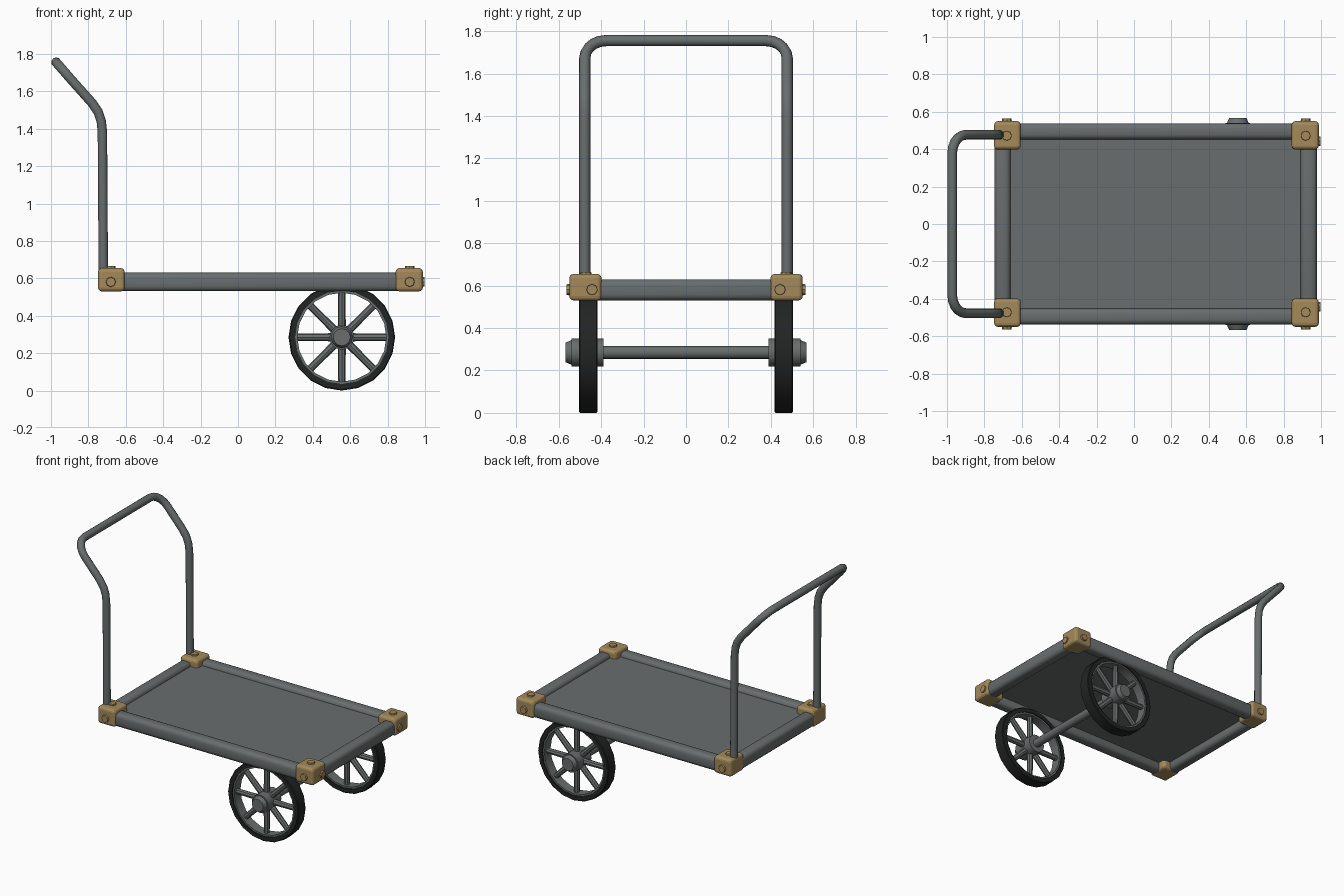
import bpy, math
from mathutils import Vector

if "Cube" in bpy.data.objects:
    bpy.data.objects.remove(bpy.data.objects["Cube"])


def mat(name, c):
    m = bpy.data.materials.new(name)
    m.diffuse_color = (*c, 1)
    m.use_nodes = True
    m.node_tree.nodes["Principled BSDF"].inputs["Base Color"].default_value = m.diffuse_color
    return m


METAL = mat("grey_metal", (0.14, 0.153, 0.153))
BRASS = mat("tan_brass", (0.37, 0.255, 0.105))
RUBBER = mat("black_rubber", (0.016, 0.017, 0.017))


def smooth(ob, angle=40):
    bpy.ops.object.select_all(action='DESELECT')
    ob.select_set(True)
    bpy.context.view_layer.objects.active = ob
    bpy.ops.object.shade_smooth_by_angle(angle=math.radians(angle))


def finish(ob, name, m, soft=True):
    ob.name = name
    ob.data.materials.append(m)
    if soft:
        smooth(ob)
    return ob


def box(name, lo, hi, m, bevel=0, soft=False):
    lo, hi = Vector(lo), Vector(hi)
    bpy.ops.mesh.primitive_cube_add(size=1, location=(lo + hi) / 2)
    ob = bpy.context.object
    ob.scale = hi - lo
    bpy.ops.object.transform_apply(location=False, rotation=False, scale=True)
    if bevel:
        b = ob.modifiers.new("bevel", 'BEVEL')
        b.width, b.segments = bevel, 3
        bpy.ops.object.modifier_apply(modifier="bevel")
    return finish(ob, name, m, soft)


def rod(name, a, b, r, m, sides=16, r2=None):
    a, b = Vector(a), Vector(b)
    bpy.ops.mesh.primitive_cone_add(vertices=sides, radius1=r, radius2=r if r2 is None else r2,
                                    depth=(b - a).length, location=(a + b) / 2)
    ob = bpy.context.object
    ob.rotation_euler = (b - a).to_track_quat('Z', 'Y').to_euler()
    return finish(ob, name, m)


def ring(name, profile, x, z, m, sides=20):
    # revolve a closed (radius, y) profile around the axle
    verts, faces, n = [], [], len(profile)
    for i in range(sides):
        a = 2 * math.pi * i / sides
        verts += [(x + r * math.sin(a), y, z - r * math.cos(a)) for r, y in profile]
    for i in range(sides):
        j = (i + 1) % sides
        for k in range(n):
            l = (k + 1) % n
            faces.append((i * n + k, i * n + l, j * n + l, j * n + k))
    me = bpy.data.meshes.new(name)
    me.from_pydata(verts, [], faces)
    ob = bpy.data.objects.new(name, me)
    bpy.context.collection.objects.link(ob)
    bpy.ops.object.select_all(action='DESELECT')
    ob.select_set(True)
    bpy.context.view_layer.objects.active = ob
    bpy.ops.object.mode_set(mode='EDIT')
    bpy.ops.mesh.select_all(action='SELECT')
    bpy.ops.mesh.normals_make_consistent(inside=False)
    bpy.ops.object.mode_set(mode='OBJECT')
    return finish(ob, name, m)


# deck and softened square rails
Z0, Z1, RZ = 0.531, 0.63, 0.581
box("deck", (-0.68, -0.46, 0.59), (0.91, 0.46, 0.602), METAL)
box("rear_rail", (-0.745, -0.47, Z0), (-0.66, 0.47, Z1), METAL, 0.028, True)
box("front_rail", (0.89, -0.47, Z0), (0.978, 0.47, Z1), METAL, 0.028, True)

AX, AZ = 0.555, 0.285
for s, side in ((-1, "near"), (1, "far")):
    ys = sorted((s * 0.452, s * 0.538))
    box(f"side_rail_{side}", (-0.68, ys[0], Z0), (0.91, ys[1], Z1), METAL, 0.028, True)

    # corner brackets with bolts
    for x0, x1, d, end in ((-0.748, -0.606, -1, "rear"), (0.843, 0.988, 1, "front")):
        tag = f"{end}_{side}"
        ys = sorted((s * 0.398, s * 0.55))
        box(f"corner_{tag}", (x0, ys[0], 0.53), (x1, ys[1], 0.655), BRASS, 0.02)
        cx = -0.68 if d < 0 else 0.918
        rod(f"bolt_side_{tag}", (cx, s * 0.53, RZ), (cx, s * 0.563, RZ), 0.03, BRASS, 8, 0.025)
        rod(f"bolt_top_{tag}", (cx, s * 0.472, 0.63), (cx, s * 0.472, 0.665), 0.03, BRASS, 8, 0.025)
        if d > 0:
            rod(f"bolt_end_{tag}", (0.96, s * 0.443, RZ), (0.998, s * 0.443, RZ), 0.03, BRASS, 8, 0.025)

    # wheel: tyre, rim, spokes and hub
    y = s * 0.461
    ring(f"tyre_{side}", [(0.25, y - 0.043), (0.28, y - 0.043), (0.285, y - 0.038), (0.285, y + 0.038),
                          (0.28, y + 0.043), (0.25, y + 0.043)], AX, AZ, RUBBER)
    ring(f"rim_{side}", [(0.238, y - 0.036), (0.252, y - 0.036), (0.252, y + 0.036), (0.238, y + 0.036)],
         AX, AZ, METAL)
    for i in range(8):
        a = i * math.pi / 4
        c, t = math.cos(a), math.sin(a)
        rod(f"spoke_{side}_{i}", (AX + 0.03 * c, y, AZ + 0.03 * t),
            (AX + 0.243 * c, y, AZ + 0.243 * t), 0.022, METAL, 8, 0.019)
    rod(f"hub_{side}", (AX, s * 0.388, AZ), (AX, s * 0.54, AZ), 0.066, METAL, 16)
    rod(f"hub_cap_{side}", (AX, s * 0.54, AZ), (AX, s * 0.568, AZ), 0.058, METAL, 12, 0.046)

rod("axle", (AX, -0.4, AZ), (AX, 0.4, AZ), 0.03, METAL)

# push handle: bent tube
half = [(-0.72, -0.477, 0.6), (-0.725, -0.477, 1.38), (-0.731, -0.477, 1.44),
        (-0.748, -0.477, 1.49), (-0.778, -0.477, 1.535)]
S = Vector((-0.9, -0.477, 1.672))
T = Vector((-0.972, -0.378, 1.755))
for i in range(6):
    a = i * math.pi / 10
    u, v = math.sin(a), 1 - math.cos(a)
    half.append((S.x + (T.x - S.x) * u, S.y + (T.y - S.y) * v, S.z + (T.z - S.z) * u))
path = half + [(x, -y, z) for x, y, z in reversed(half)]
cu = bpy.data.curves.new("push_handle", 'CURVE')
cu.dimensions = '3D'
cu.bevel_depth, cu.bevel_resolution, cu.use_fill_caps = 0.0265, 3, True
sp = cu.splines.new('POLY')
sp.points.add(len(path) - 1)
for p, q in zip(sp.points, path):
    p.co = (*q, 1)
handle = bpy.data.objects.new("push_handle", cu)
bpy.context.collection.objects.link(handle)
bpy.ops.object.select_all(action='DESELECT')
handle.select_set(True)
bpy.context.view_layer.objects.active = handle
bpy.ops.object.convert(target='MESH')
finish(bpy.context.object, "push_handle", METAL)
